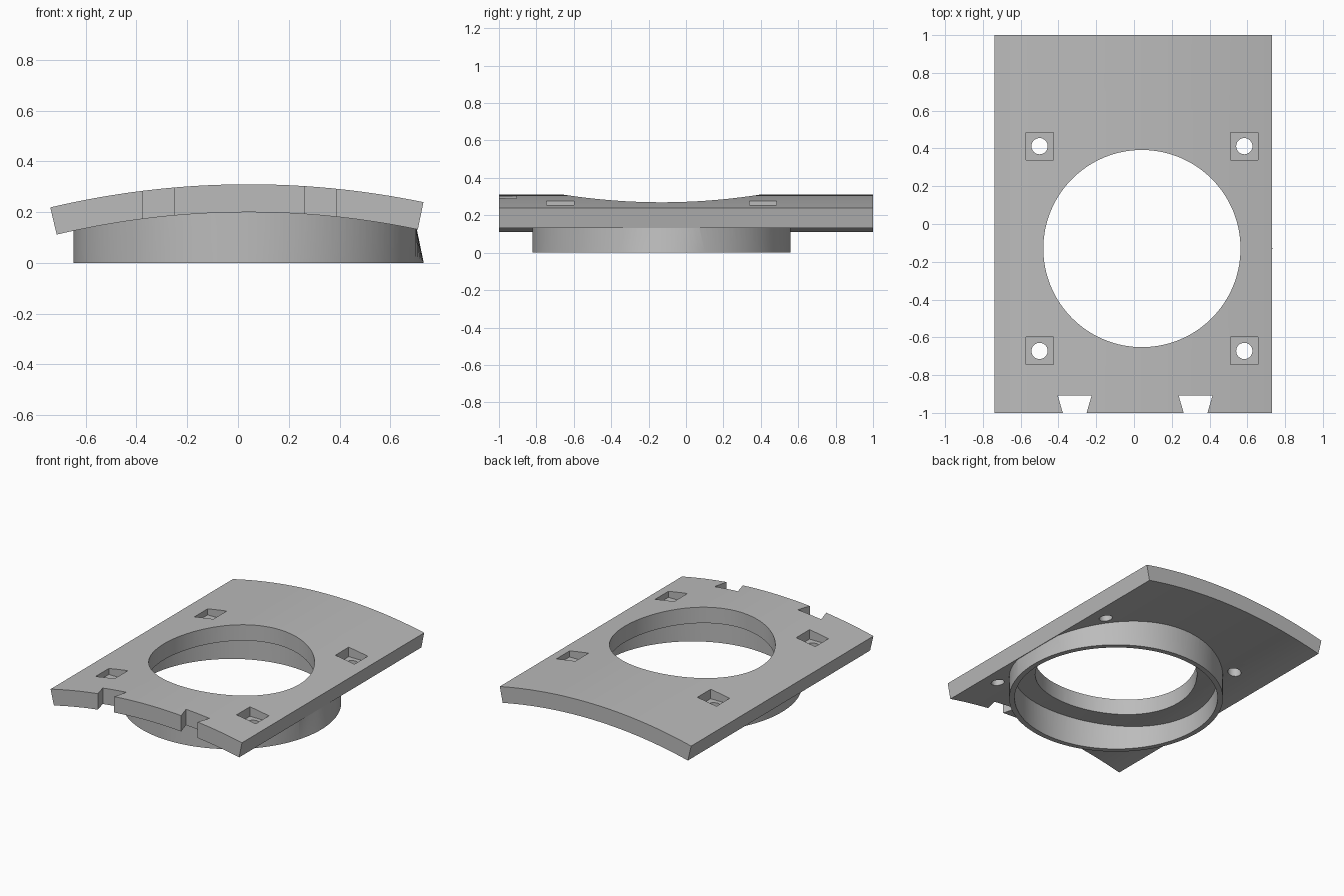
import bpy, bmesh, math

if "Cube" in bpy.data.objects:
    bpy.data.objects.remove(bpy.data.objects["Cube"], do_unlink=True)

CX, CY = 0.042, -0.13          # centre of the round opening
R_TOP, Z_TOP, THICK = 3.40, 0.31, 0.11
ZC = Z_TOP - R_TOP             # centre height of the plate's arc
R_LOW = R_TOP - THICK

grey = bpy.data.materials.new("plain grey")
grey.use_nodes = True
grey.diffuse_color = (0.5, 0.5, 0.5, 1)
grey.node_tree.nodes["Principled BSDF"].inputs["Base Color"].default_value = (0.5, 0.5, 0.5, 1)


def finish(name, bm):
    bmesh.ops.recalc_face_normals(bm, faces=bm.faces)
    mesh = bpy.data.meshes.new(name)
    bm.to_mesh(mesh)
    bm.free()
    mesh.materials.append(grey)
    obj = bpy.data.objects.new(name, mesh)
    bpy.context.collection.objects.link(obj)
    return obj


def prism(name, points, offset):
    """Extrude a closed outline along an offset vector."""
    bm = bmesh.new()
    face = bm.faces.new([bm.verts.new(p) for p in points])
    ext = bmesh.ops.extrude_face_region(bm, geom=[face])
    verts = [v for v in ext["geom"] if isinstance(v, bmesh.types.BMVert)]
    bmesh.ops.translate(bm, verts=verts, vec=offset)
    return finish(name, bm)


def circle(x, y, r, z, n):
    return [(x + r * math.cos(math.tau * i / n), y + r * math.sin(math.tau * i / n), z)
            for i in range(n)]


def combine(target, other, operation):
    mod = target.modifiers.new("combine", 'BOOLEAN')
    mod.operation, mod.solver, mod.object = operation, 'EXACT', other
    bpy.context.view_layer.objects.active = target
    bpy.ops.object.modifier_apply(modifier=mod.name)
    bpy.data.objects.remove(other, do_unlink=True)


# Curved plate: an arc-shaped section swept from front to back
a0, a1, steps = -0.232, 0.204, 32
angles = [a0 + (a1 - a0) * i / steps for i in range(steps + 1)]
section = [(CX + R_TOP * math.sin(a), -1, ZC + R_TOP * math.cos(a)) for a in angles]
section += [(CX + R_LOW * math.sin(a), -1, ZC + R_LOW * math.cos(a)) for a in reversed(angles)]
plate = prism("curved_plate_with_collar", section, (0, 2, 0))

# Collar: a tube whose top follows the underside and tucks in at the plate edge
N = 128
bm = bmesh.new()
rows = []
for radius in (0.69, 0.655):
    low, high = [], []
    for x, y, z in circle(CX, CY, radius, 0, N):
        low.append(bm.verts.new((x, y, 0)))
        tx = min(x, 0.702)
        tz = ZC + math.sqrt(R_LOW ** 2 - (tx - CX) ** 2) + 0.012
        high.append(bm.verts.new((tx, y, tz)))
    rows += [low, high]
outer_low, outer_high, inner_low, inner_high = rows
for a, b in ((outer_low, outer_high), (outer_high, inner_high),
             (inner_high, inner_low), (inner_low, outer_low)):
    for i in range(N):
        j = (i + 1) % N
        bm.faces.new((a[i], a[j], b[j], b[i]))
bmesh.ops.triangulate(bm, faces=bm.faces)
combine(plate, finish("collar", bm), 'UNION')

# Round opening
combine(plate, prism("opening_cutter", circle(CX, CY, 0.522, -0.2, N), (0, 0, 1)), 'DIFFERENCE')

# Four square pockets with bolt holes
for sx in (-1, 1):
    for sy in (-1, 1):
        x, y, h = CX + sx * 0.542, CY + sy * 0.542, 0.073
        square = [(x - h, y - h, 0.212), (x + h, y - h, 0.212),
                  (x + h, y + h, 0.212), (x - h, y + h, 0.212)]
        combine(plate, prism("pocket_cutter", square, (0, 0, 0.4)), 'DIFFERENCE')
        combine(plate, prism("bolt_cutter", circle(x, y, 0.043, -0.2, 32), (0, 0, 1)), 'DIFFERENCE')

# Two dovetail notches in the front edge
for x in (-0.314, 0.326):
    tail = [(x - 0.06, -1.01, -0.2), (x + 0.06, -1.01, -0.2),
            (x + 0.09, -0.907, -0.2), (x - 0.09, -0.907, -0.2)]
    combine(plate, prism("notch_cutter", tail, (0, 0, 1)), 'DIFFERENCE')

# Smooth curved walls, crisp edges
bpy.ops.object.select_all(action='DESELECT')
plate.select_set(True)
bpy.context.view_layer.objects.active = plate
bpy.ops.object.shade_smooth_by_angle(angle=math.radians(25))
